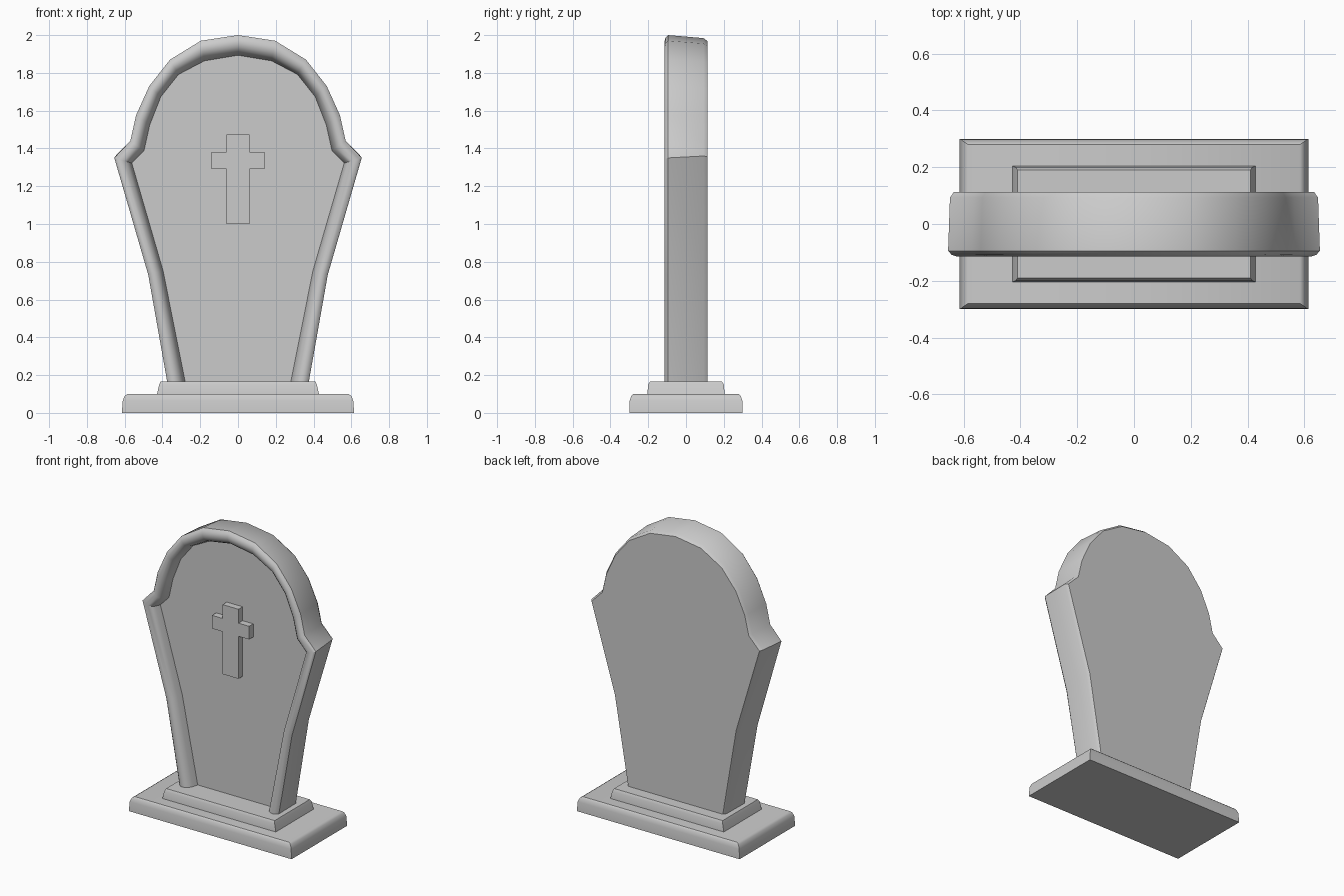
import bpy, bmesh, math

if "Cube" in bpy.data.objects:
    bpy.data.objects.remove(bpy.data.objects["Cube"])


def finish(name, bm, angle=35):
    bmesh.ops.remove_doubles(bm, verts=bm.verts, dist=1e-5)
    bmesh.ops.recalc_face_normals(bm, faces=bm.faces)
    me = bpy.data.meshes.new(name)
    bm.to_mesh(me)
    bm.free()
    ob = bpy.data.objects.new(name, me)
    bpy.context.collection.objects.link(ob)
    bpy.ops.object.select_all(action='DESELECT')
    ob.select_set(True)
    bpy.context.view_layer.objects.active = ob
    bpy.ops.object.shade_smooth_by_angle(angle=math.radians(angle))
    return ob


def mirror_path(half):
    # right half runs from the bottom up to the crown at x = 0
    return half + [(-x, z) for x, z in reversed(half[:-1])]


def slab(name, layers):
    # stacked rectangles (half x, half y, z), capped at both ends
    bm = bmesh.new()
    rings = [[bm.verts.new((sx * hx, sy * hy, z))
              for sx, sy in ((-1, -1), (1, -1), (1, 1), (-1, 1))]
             for hx, hy, z in layers]
    for a, b in zip(rings, rings[1:]):
        for i in range(4):
            j = (i + 1) % 4
            bm.faces.new((a[i], a[j], b[j], b[i]))
    bm.faces.new(rings[0])
    bm.faces.new(rings[-1])
    return finish(name, bm)


# Stepped plinth
slab("base_slab", [(.615, .30, 0), (.61, .298, .065), (.60, .29, .09), (.585, .28, .10)])
slab("upper_step", [(.43, .205, .095), (.417, .20, .15), (.41, .19, .167)])

# Headstone: outer outline and inner edge of the rim
outer = mirror_path([(.375, .165), (.475, .73), (.655, 1.35), (.57, 1.44), (.54, 1.575),
                     (.47, 1.73), (.36, 1.87), (.197, 1.97), (0, 2.0)])
inner = mirror_path([(.29, .165), (.405, .75), (.572, 1.325), (.505, 1.395), (.475, 1.53),
                     (.415, 1.68), (.32, 1.80), (.18, 1.875), (0, 1.905)])

# Cross-section: (fraction from outer to inner edge, depth, taper)
section = [(.17, .113, .99), (0, .093, .99), (0, -.095, 1), (.16, -.109, 1), (.4, -.115, 1),
           (.65, -.11, 1), (.86, -.096, 1), (1, -.075, 1), (1.12, -.035, 1)]
bm = bmesh.new()
rows = []
for t, y, s in section:
    row = []
    for (ox, oz), (ix, iz) in zip(outer, inner):
        x, z = ox + (ix - ox) * t, oz + (iz - oz) * t
        if s < 1:
            # back outline is slightly smaller, shrunk towards the shield centre
            x, z = x * s, (z if z < .2 else 1.6 + (z - 1.6) * .96)
        row.append(bm.verts.new((x, y, z)))
    rows.append(row)
for a, b in zip(rows, rows[1:]):
    for i in range(len(a) - 1):
        bm.faces.new((a[i], a[i + 1], b[i + 1], b[i]))
bm.faces.new(rows[0])
bm.faces.new(rows[-1])
bm.faces.new([r[0] for r in rows] + [r[-1] for r in reversed(rows)])
finish("headstone", bm)

# Raised cross on the recessed panel
w, arm, z0, z1, z2, z3 = .06, .14, 1.0, 1.29, 1.38, 1.475
right = [(w, z0), (w, z1), (arm, z1), (arm, z2), (w, z2), (w, z3)]
bm = bmesh.new()
face = bm.faces.new([bm.verts.new((x, -.08, z))
                     for x, z in right + [(-x, z) for x, z in reversed(right)]])
ext = bmesh.ops.extrude_face_region(bm, geom=[face], use_keep_orig=True)
bmesh.ops.translate(bm, vec=(0, .05, 0),
                    verts=[v for v in ext["geom"] if isinstance(v, bmesh.types.BMVert)])
finish("cross", bm)
